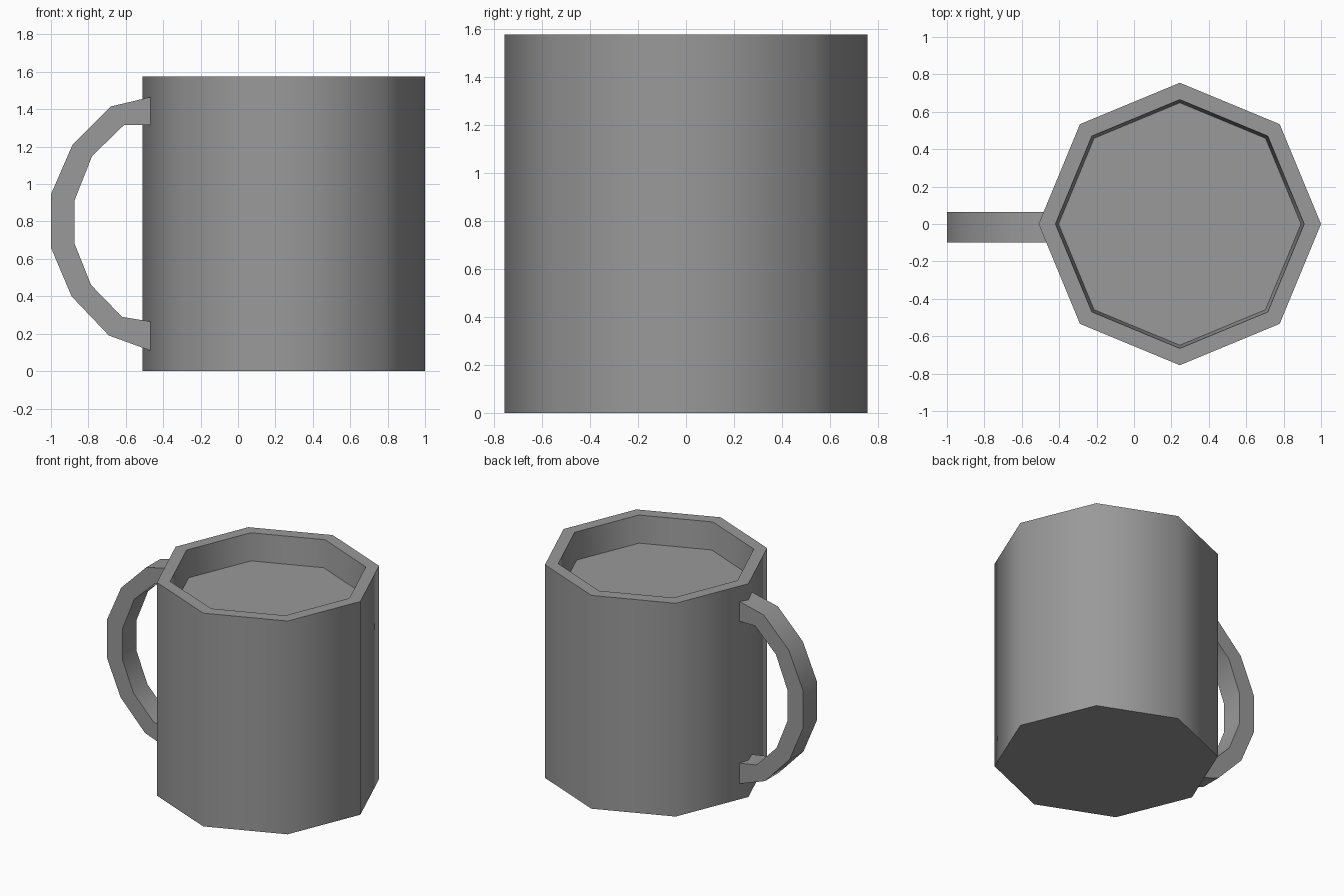
import bpy, bmesh, math

if "Cube" in bpy.data.objects:
    bpy.data.objects.remove(bpy.data.objects["Cube"])

grey = bpy.data.materials.new("mid_grey")
grey.diffuse_color = (0.32, 0.32, 0.32, 1)
grey.use_nodes = True
grey.node_tree.nodes["Principled BSDF"].inputs["Base Color"].default_value = grey.diffuse_color

CX, SIDES = 0.245, 8


def finish(name, bm, smooth_angle):
    """Turn a bmesh into a grey object, smooth below the given angle."""
    bmesh.ops.recalc_face_normals(bm, faces=bm.faces)
    for f in bm.faces:
        f.smooth = True
    for e in bm.edges:
        if e.calc_face_angle(0) > math.radians(smooth_angle):
            e.smooth = False
    me = bpy.data.meshes.new(name)
    bm.to_mesh(me)
    bm.free()
    me.materials.append(grey)
    ob = bpy.data.objects.new(name, me)
    bpy.context.collection.objects.link(ob)
    return ob


# Cup: octagonal rings from the base, up the outside, over the rim, down inside
bm = bmesh.new()
rings = []
for r, z in [(0.755, 0), (0.755, 1.575), (0.665, 1.575), (0.648, 1.375)]:
    rings.append([bm.verts.new((CX + r * math.cos(math.tau * i / SIDES),
                                r * math.sin(math.tau * i / SIDES), z))
                  for i in range(SIDES)])
for a, b in zip(rings, rings[1:]):
    for i in range(SIDES):
        j = (i + 1) % SIDES
        bm.faces.new((a[i], a[j], b[j], b[i]))
bm.faces.new(rings[0])    # base
bm.faces.new(rings[-1])   # flat surface inside
finish("cup", bm, 50)

# Handle: rectangular section swept along outer and inner profiles
outer = [(-0.455, 1.468), (-0.68, 1.415), (-0.885, 1.21), (-1.0, 0.945),
         (-1.0, 0.66), (-0.89, 0.40), (-0.69, 0.19), (-0.455, 0.105)]
inner = [(-0.455, 1.315), (-0.61, 1.315), (-0.78, 1.15), (-0.875, 0.91),
         (-0.875, 0.685), (-0.785, 0.46), (-0.62, 0.29), (-0.455, 0.263)]
Y0, Y1 = -0.10, 0.065
bm = bmesh.new()
secs = [[bm.verts.new((p[0], y, p[1]))
         for p, y in ((o, Y0), (o, Y1), (n, Y1), (n, Y0))]
        for o, n in zip(outer, inner)]
for a, b in zip(secs, secs[1:]):
    for i in range(4):
        j = (i + 1) % 4
        bm.faces.new((a[i], a[j], b[j], b[i]))
bm.faces.new(secs[0])
bm.faces.new(secs[-1])
finish("handle", bm, 50)
